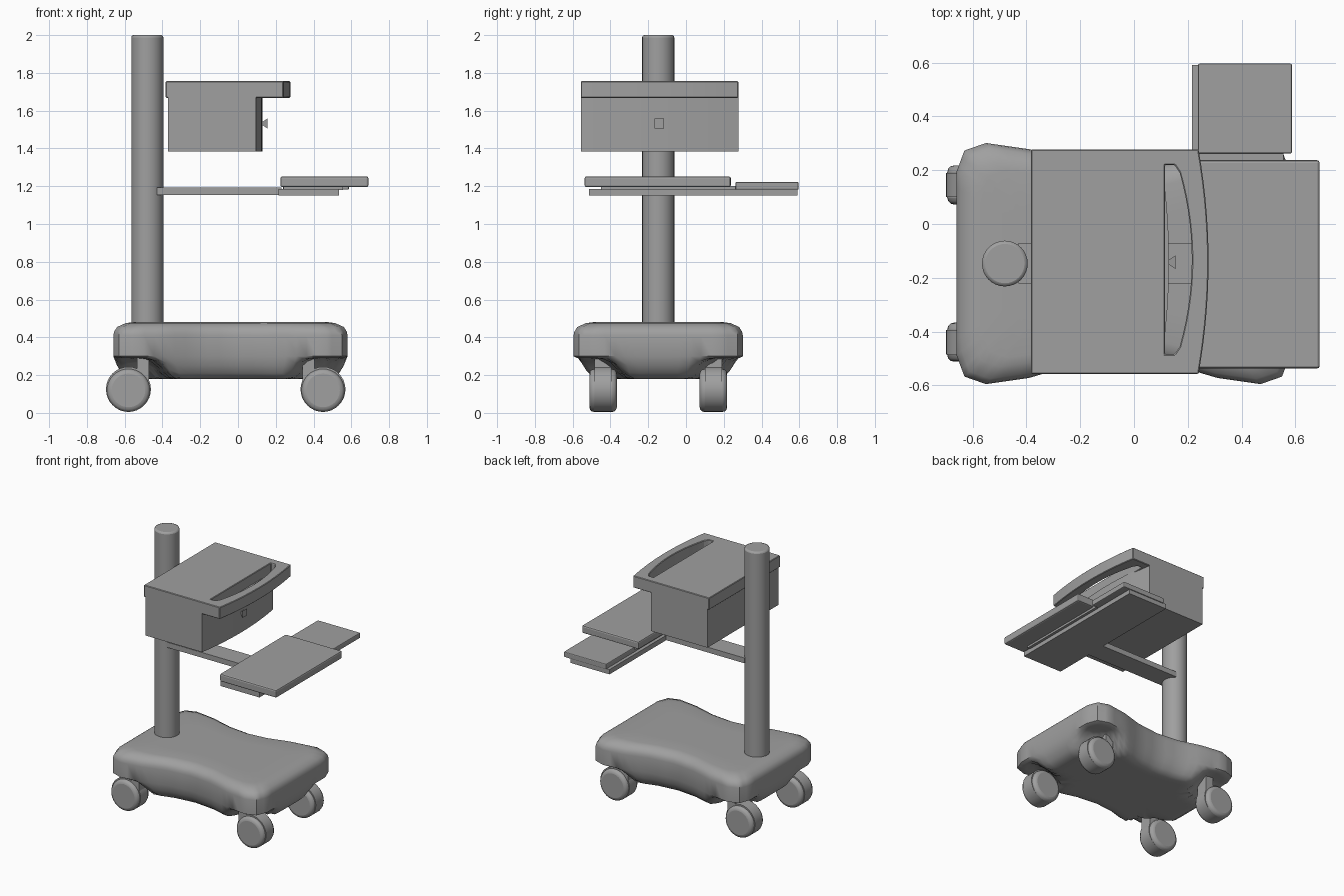
import bpy, bmesh, math
from mathutils import Vector

cube = bpy.data.objects.get("Cube")
if cube:
    bpy.data.objects.remove(cube, do_unlink=True)

grey = bpy.data.materials.new("plain grey")
grey.use_nodes = True
grey.diffuse_color = (0.35, 0.35, 0.35, 1)
grey.node_tree.nodes["Principled BSDF"].inputs["Base Color"].default_value = grey.diffuse_color

MID_Y = -0.147  # centre line of post, base and cabinet


def finish(name, bm, bevel=0, segments=2, smooth=None):
    bmesh.ops.recalc_face_normals(bm, faces=bm.faces)
    mesh = bpy.data.meshes.new(name)
    bm.to_mesh(mesh)
    bm.free()
    mesh.materials.append(grey)
    obj = bpy.data.objects.new(name, mesh)
    bpy.context.collection.objects.link(obj)
    if bevel:
        mod = obj.modifiers.new("bevel", "BEVEL")
        mod.width, mod.segments = bevel, segments
        mod.limit_method = "ANGLE"
    if smooth:
        bpy.ops.object.select_all(action="DESELECT")
        obj.select_set(True)
        bpy.context.view_layer.objects.active = obj
        bpy.ops.object.shade_smooth_by_angle(angle=math.radians(smooth))
    return obj


def prism(name, points, z0, z1, **kw):
    bm = bmesh.new()
    face = bm.faces.new([bm.verts.new((x, y, z0)) for x, y in points])
    top = bmesh.ops.extrude_face_region(bm, geom=[face])["geom"]
    verts = [v for v in top if isinstance(v, bmesh.types.BMVert)]
    bmesh.ops.translate(bm, verts=verts, vec=(0, 0, z1 - z0))
    return finish(name, bm, **kw)


def box(name, x, y, z, **kw):
    pts = [(x[0], y[0]), (x[1], y[0]), (x[1], y[1]), (x[0], y[1])]
    return prism(name, pts, z[0], z[1], **kw)


def cylinder(name, centre, radius, length, axis="Z", sides=32, **kw):
    bm = bmesh.new()
    bmesh.ops.create_cone(bm, cap_ends=True, segments=sides, radius1=radius,
                          radius2=radius, depth=length)
    for v in bm.verts:
        if axis == "Y":
            v.co = Vector((v.co.x, v.co.z, v.co.y))
        v.co += Vector(centre)
    return finish(name, bm, **kw)


def bow(x_end, x_mid, y0, y1, steps=14):
    """Arc from y0 to y1 bulging towards +x."""
    ts = [i / steps for i in range(steps + 1)]
    return [(x_end + (x_mid - x_end) * (1 - (2 * t - 1) ** 2), y0 + (y1 - y0) * t) for t in ts]


# Base: waisted outline lofted over the top, walls and underside
HX, HY = 0.62, 0.448
quarter = [(0.62, 0), (0.62, 0.17), (0.62, 0.34), (0.59, 0.42), (0.51, 0.448),
           (0.35, 0.425), (0.18, 0.375), (0, 0.355)]
half = quarter + [(-x, y) for x, y in reversed(quarter[:-1])]
loop = half + [(x, -y) for x, y in reversed(half[1:-1])]
outline = []
for a, b in zip(loop, loop[1:] + loop[:1]):
    outline += [Vector(a).lerp(Vector(b), k / 3) for k in range(3)]


def underside(x, y, z):
    """Raise the floor into a well above each caster."""
    d = math.hypot(abs(x) - 0.56, abs(y) - 0.42)
    t = min(max((0.28 - d) / 0.14, 0), 1)
    t = t * t * (3 - 2 * t)
    return z + (max(z, 0.29) - z) * t


bm = bmesh.new()
rings = []
profile = [(0.25, 0.48), (0.1, 0.48), (0.065, 0.475), (0.02, 0.455), (0.004, 0.43), (0, 0.41),
           (0, 0.30), (0.02, 0.25), (0.045, 0.21), (0.08, 0.187), (0.12, 0.18),
           (0.16, 0.18), (0.21, 0.18), (0.27, 0.18), (0.34, 0.18)]
for inset, z in profile:
    ring = []
    for p in outline:
        x, y = p.x * (1 - inset / HX), p.y * (1 - inset / HY)
        zz = underside(x, y, z) if z < 0.3 else z
        ring.append(bm.verts.new((x - 0.04, y + MID_Y, zz)))
    rings.append(ring)
n = len(outline)
for a, b in zip(rings, rings[1:]):
    for i in range(n):
        j = (i + 1) % n
        bm.faces.new((a[i], a[j], b[j], b[i]))
bm.faces.new(rings[0])
bm.faces.new(rings[-1])
finish("base", bm, smooth=40)

# Casters: wheel, hood strip and stem, trailing outwards at each corner
for side_x, wheel_x in ((-1, -0.58), (1, 0.45)):
    for side_y in (-1, 1):
        tag = ("left" if side_x > 0 else "right") + ("_front" if side_y < 0 else "_back")
        y = MID_Y + side_y * 0.292
        cylinder("wheel_" + tag, (wheel_x, y, 0.119), 0.114, 0.145, "Y",
                 bevel=0.025, segments=3, smooth=40)
        cylinder("hood_" + tag, (wheel_x, y, 0.125), 0.119, 0.09, "Y", smooth=40)
        inner = wheel_x - side_x * 0.108
        outer = wheel_x - side_x * 0.045
        box("stem_" + tag, sorted((inner, outer)), (y - 0.045, y + 0.045), (0.15, 0.3))

# Post
cylinder("post", (-0.48, MID_Y, 1.22), 0.085, 1.56, bevel=0.012, segments=2, smooth=40)

# Drawer cabinet with bowed front and flared square knob
Y0, Y1 = -0.557, 0.277
prism("drawer_cabinet", [(-0.37, Y1), (-0.37, Y0)] + bow(0.095, 0.13, Y0, Y1), 1.385, 1.68, smooth=25)
bm = bmesh.new()
bmesh.ops.create_cone(bm, cap_ends=True, segments=4, radius1=0.008, radius2=0.036, depth=0.03)
for v in bm.verts:
    r = math.hypot(v.co.x, v.co.y)
    a = math.atan2(v.co.y, v.co.x) + math.pi / 4
    v.co = Vector((0.14 + v.co.z, -0.142 + r * math.cos(a), 1.532 + r * math.sin(a)))
finish("drawer_knob", bm)

# Lid with bowed handle, cut through by the grip opening
lid = prism("lid", [(-0.383, Y1), (-0.383, Y0), (0.235, Y0)] + bow(0.24, 0.277, Y0, Y1)
            + [(0.235, Y1)], 1.668, 1.756)
grip = bow(0.17, 0.215, -0.455, 0.19)
cutter = prism("grip_cutter", [(0.115, 0.22), (0.115, -0.485), (0.15, -0.485)] + grip
               + [(0.15, 0.22)], 1.5, 1.9)
cutter.hide_render = True
cutter.hide_viewport = True
cut = lid.modifiers.new("grip_opening", "BOOLEAN")
cut.operation, cut.solver, cut.object = "DIFFERENCE", "EXACT", cutter
edge = lid.modifiers.new("bevel", "BEVEL")
edge.width, edge.segments, edge.limit_method = 0.004, 1, "ANGLE"
edge.angle_limit = math.radians(50)

# Support arm, tray base, keyboard tray and side tray
box("support_arm", (-0.43, 0.23), (-0.222, -0.07), (1.153, 1.192))
box("tray_base", (0.215, 0.535), (-0.513, 0.59), (1.15, 1.186))
box("tray_spacer", (0.24, 0.555), (-0.45, 0.265), (1.18, 1.2))
box("keyboard_tray", (0.225, 0.69), (-0.537, 0.237), (1.195, 1.252), bevel=0.01)
box("side_tray", (0.238, 0.587), (0.262, 0.596), (1.182, 1.222), bevel=0.006)
